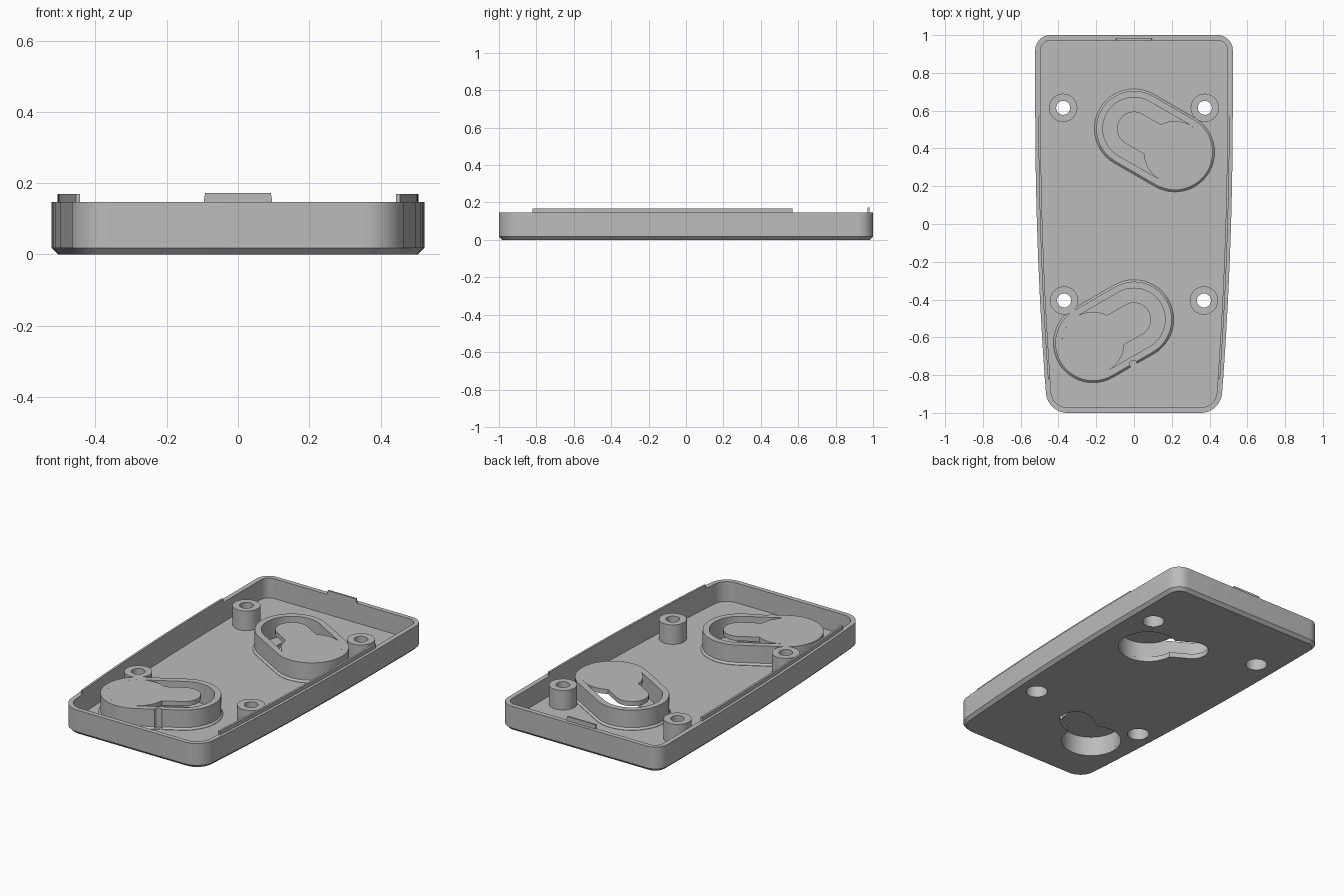
import bpy, bmesh, math
from mathutils import Vector

cube = bpy.data.objects.get("Cube")
if cube:
    bpy.data.objects.remove(cube, do_unlink=True)

grey = bpy.data.materials.new("grey plastic")
grey.use_nodes = True
grey.diffuse_color = (0.5, 0.5, 0.5, 1)
grey.node_tree.nodes["Principled BSDF"].inputs["Base Color"].default_value = (0.5, 0.5, 0.5, 1)

RIM, FLOOR, WALL, TOP = 0.147, 0.03, 0.028, 0.145


def loft(name, loops, closed=False):
    """Skin equal-length loops of (points, z); cap the ends or join last to first."""
    bm = bmesh.new()
    rings = [[bm.verts.new((p[0], p[1], z)) for p in pts] for pts, z in loops]
    pairs = list(zip(rings, rings[1:]))
    if closed:
        pairs.append((rings[-1], rings[0]))
    else:
        bm.faces.new(rings[0])
        bm.faces.new(rings[-1])
    n = len(rings[0])
    for a, b in pairs:
        for i in range(n):
            j = (i + 1) % n
            bm.faces.new((a[i], a[j], b[j], b[i]))
    bmesh.ops.recalc_face_normals(bm, faces=bm.faces)
    mesh = bpy.data.meshes.new(name)
    bm.to_mesh(mesh)
    bm.free()
    ob = bpy.data.objects.new(name, mesh)
    bpy.context.collection.objects.link(ob)
    mesh.materials.append(grey)
    return ob


def smooth(ob):
    bpy.ops.object.select_all(action="DESELECT")
    ob.select_set(True)
    bpy.context.view_layer.objects.active = ob
    bpy.ops.object.shade_smooth_by_angle(angle=math.radians(30))


def cut(ob, cutters):
    """Subtract the cutters, apply, and remove them."""
    bpy.context.view_layer.objects.active = ob
    for c in cutters:
        c.hide_render = True
        mod = ob.modifiers.new("cut", "BOOLEAN")
        mod.operation, mod.solver, mod.object = "DIFFERENCE", "EXACT", c
        bpy.ops.object.modifier_apply(modifier=mod.name)
        bpy.data.objects.remove(c, do_unlink=True)


def arc(cx, cy, r, start, end, n=12):
    return [(cx + r * math.cos(math.radians(start + (end - start) * i / n)),
             cy + r * math.sin(math.radians(start + (end - start) * i / n)))
            for i in range(n + 1)]


def circle(cx, cy, r):
    return arc(cx, cy, r, 0, 360, 40)[:-1]


def half_width(y):
    """Side of the case: straight at the back, gently tapering to the front."""
    return 0.523 - 0.0252 * max(0, 0.6 - y) ** 2


def outline(inset):
    rb, rf = 0.08 - inset, 0.115 - inset
    back = arc(0.523 - inset - rb, 1 - inset - rb, rb, 90, 0)
    side = [(half_width(y / 10) - inset, y / 10) for y in range(6, -9, -2)]
    front = arc(0.467 - inset - rf, -1 + inset + rf, rf, 0, -90)
    right = back + side + front
    return right + [(-x, y) for x, y in reversed(right)]


def place(pts, origin, angle):
    c, s = math.cos(math.radians(angle)), math.sin(math.radians(angle))
    return [(origin[0] + c * x - s * y, origin[1] + s * x + c * y) for x, y in pts]


REACH, BIG, SLOT = 0.25, 0.165, 0.09


def stadium(r):
    return arc(0, 0, r, 90, 270, 24) + arc(REACH, 0, r, -90, 90, 24)


def keyhole():
    a = math.degrees(math.asin(SLOT / BIG))
    return arc(0, 0, SLOT, 90, 270, 20) + arc(REACH, 0, BIG, a - 180, 180 - a, 40)


# Tray shell with a chamfered underside
tray = loft("tray", [(outline(0.018), 0), (outline(0), 0.018), (outline(0), RIM),
                     (outline(WALL), RIM), (outline(WALL), FLOOR)])

bosses = [(0.375, 0.615), (-0.375, 0.615), (0.37, -0.405), (-0.37, -0.405)]
mounts = [("back", (0, 0.505), -30), ("front", (0, -0.505), 210)]

cutters = [loft("cutter", [(circle(x, y, 0.06), -0.1), (circle(x, y, 0.06), 0.08)])
           for x, y in bosses]
for _, origin, angle in mounts:
    shape = place(keyhole(), origin, angle)
    cutters.append(loft("cutter", [(shape, -0.1), (shape, 0.08)]))
cut(tray, cutters)
smooth(tray)

# Screw bosses, counterbored from below
for i, (x, y) in enumerate(bosses):
    profile = [(0.06, 0.01), (0.075, 0.01), (0.075, TOP), (0.037, TOP),
               (0.037, 0.11), (0.06, 0.11)]
    smooth(loft(f"screw_boss_{i + 1}",
                [(circle(x, y, r), z) for r, z in profile], closed=True))

# Keyhole hangers: a wall around the slot and a keyhole-shaped lid
for side, origin, angle in mounts:
    profile = [(BIG, 0.02), (0.21, 0.02), (0.21, FLOOR + 0.002), (0.2, FLOOR + 0.012),
               (0.2, TOP), (BIG, TOP)]
    wall = loft(f"{side}_hanger_wall",
                [(place(stadium(r), origin, angle), z) for r, z in profile], closed=True)
    if side == "front":
        notch = circle(-0.003, -0.742, 0.02)
        cut(wall, [loft("cutter", [(notch, FLOOR + 0.002), (notch, 0.3)])])
    smooth(wall)
    shape = place(keyhole(), origin, angle)
    smooth(loft(f"{side}_hanger_lid", [(shape, 0.118), (shape, TOP)]))

# Thin locating ribs along the side walls
for name, s in (("left_rib", 1), ("right_rib", -1)):
    ys = [-0.82 + 1.39 * i / 10 for i in range(11)]
    strip = ([(s * (half_width(y) - 0.017), y) for y in ys]
             + [(s * (half_width(y) - 0.029), y) for y in reversed(ys)])
    loft(name, [(strip, 0.11), (strip, 0.169)])

# Snap tab on the back wall
def tab_base(w):
    return [(-w, 0.971), (w, 0.971), (w, 0.981), (-w, 0.981)]


loft("back_tab", [(tab_base(0.096), 0.12), (tab_base(0.096), 0.15), (tab_base(0.092), 0.172)])
